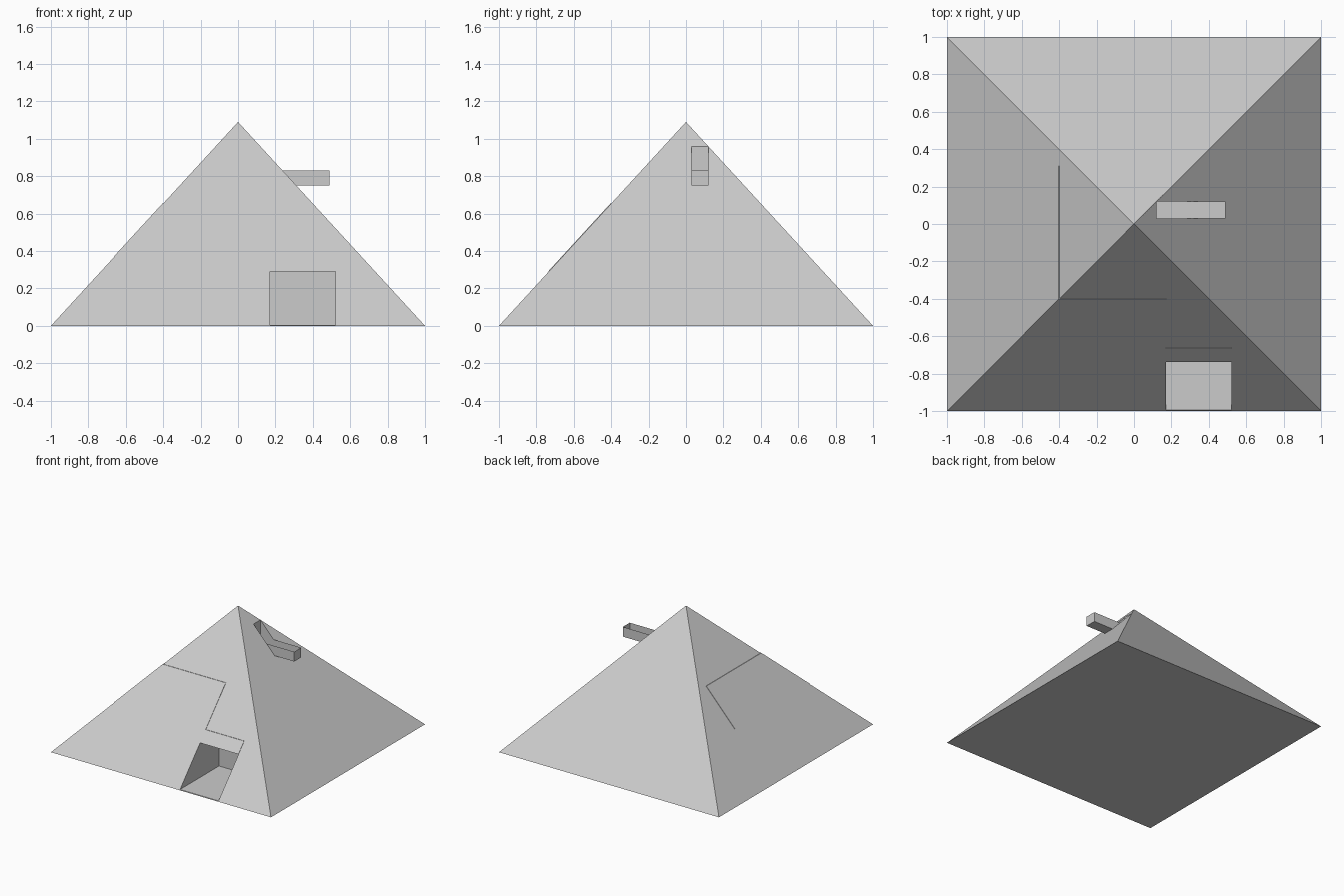
import bpy, bmesh

if "Cube" in bpy.data.objects:
    bpy.data.objects.remove(bpy.data.objects["Cube"])

H = 1.09                      # pyramid height


def reach(z):
    """Half width of the pyramid at height z."""
    return 1 - z / H


def make(name, verts, faces, fix=True):
    me = bpy.data.meshes.new(name)
    me.from_pydata(verts, [], faces)
    if fix:
        bm = bmesh.new()
        bm.from_mesh(me)
        bmesh.ops.recalc_face_normals(bm, faces=bm.faces)
        bm.to_mesh(me)
        bm.free()
    ob = bpy.data.objects.new(name, me)
    bpy.context.collection.objects.link(ob)
    return ob


def cut_box(target, name, x, y, z):
    """Subtract a box given as min/max ranges."""
    verts = [(a, b, c) for a in x for b in y for c in z]
    faces = [(0, 1, 3, 2), (4, 6, 7, 5), (0, 4, 5, 1),
             (2, 3, 7, 6), (0, 2, 6, 4), (1, 5, 7, 3)]
    cutter = make(name, verts, faces)
    cutter.hide_render = True
    cutter.hide_set(True)
    mod = target.modifiers.new(name, 'BOOLEAN')
    mod.operation = 'DIFFERENCE'
    mod.solver = 'EXACT'
    mod.object = cutter


def casing(name, path, z0, z1, lift=0.004):
    """Thin raised slab following the slope; path(r) gives its plan line."""
    rings = [path(reach(z) + e) for z, e in
             ((z0, -0.002), (z0, lift), (z1, lift), (z1, -0.002))]
    zs = (z0, z0, z1, z1)
    n = len(rings[0])
    verts = [(x, y, z) for ring, z in zip(rings, zs) for x, y in ring]
    faces = [(k * n + i, k * n + i + 1, (k + 1) % 4 * n + i + 1, (k + 1) % 4 * n + i)
             for k in range(4) for i in range(n - 1)]
    faces += [tuple(k * n + i for k in range(4)) for i in (0, n - 1)]
    return make(name, verts, faces)


# Solid pyramid
pyramid = make("pyramid",
               [(-1, -1, 0), (1, -1, 0), (1, 1, 0), (-1, 1, 0), (0, 0, H)],
               [(3, 2, 1, 0), (0, 1, 4), (1, 2, 4), (2, 3, 4), (3, 0, 4)])

# Entrance recess in the front and upper well in the right face
X0, X1 = 0.17, 0.52
cut_box(pyramid, "entrance_cutter", (X0, X1), (-1.2, -0.49), (0.005, 0.29))
SX, SY, SZ = (0.12, 0.49), (0.03, 0.12), (0.75, 0.83)
cut_box(pyramid, "well_cutter", (SX[0], 0.7), SY, (SZ[0], 1.3))

# Open tray sticking out of the well
profile = [(reach(SZ[1]), SZ[1]), (reach(SZ[0]), SZ[0]), (SX[1], SZ[0]), (SX[1], SZ[1])]
make("tray", [(x, y, z) for y in SY for x, z in profile],
     [(0, 1, 2, 3), (7, 6, 5, 4), (1, 5, 6, 2), (2, 6, 7, 3)], fix=False)

# Raised lintel and the casing band around the front left corner
casing("lintel", lambda r: [(X0, -r), (X1, -r)], 0.29, 0.37)
casing("casing_band", lambda r: [(X0, -r), (-r, -r), (-r, 0.31)], 0.37, 0.655)
